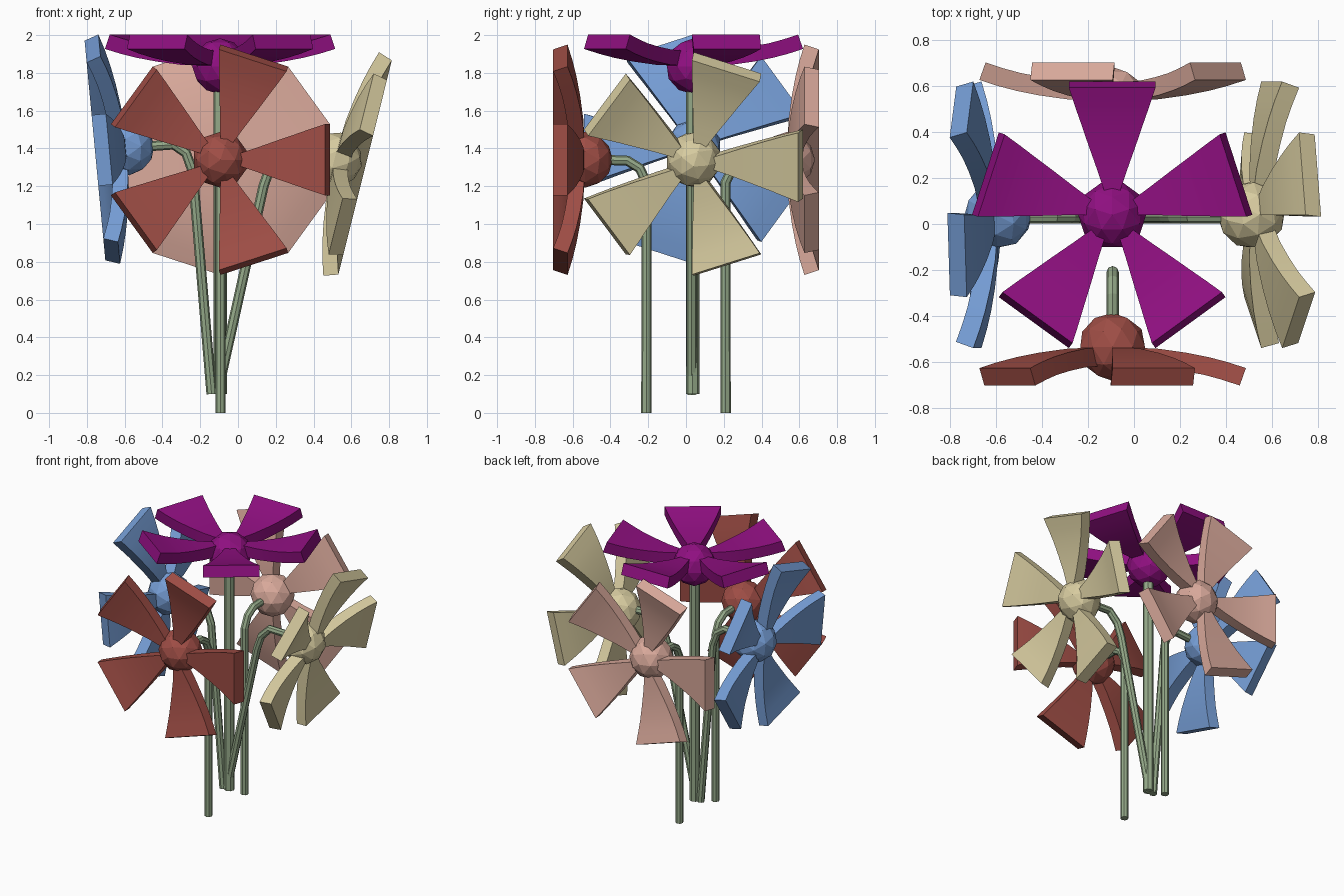
import bpy, bmesh, math
from mathutils import Vector, Matrix

if "Cube" in bpy.data.objects:
    bpy.data.objects.remove(bpy.data.objects["Cube"])


def material(name, rgb):
    m = bpy.data.materials.new(name)
    m.diffuse_color = (*rgb, 1)
    m.use_nodes = True
    m.node_tree.nodes["Principled BSDF"].inputs["Base Color"].default_value = m.diffuse_color
    return m


def add_mesh(name, bm, mat):
    bmesh.ops.recalc_face_normals(bm, faces=bm.faces)
    me = bpy.data.meshes.new(name)
    bm.to_mesh(me)
    bm.free()
    ob = bpy.data.objects.new(name, me)
    bpy.context.collection.objects.link(ob)
    me.materials.append(mat)
    return ob


# petal profile: (radius, height) along the cupped back and front faces
BACK = [(0.03, 0.0), (0.20, 0.008), (0.32, 0.025), (0.42, 0.045), (0.50, 0.066), (0.58, 0.092)]
FRONT = [(0.03, 0.08), (0.195, 0.089), (0.305, 0.104), (0.40, 0.122), (0.474, 0.142), (0.553, 0.168)]
SPREAD = math.tan(math.radians(18))


def petals(name, frame, mat):
    bm = bmesh.new()
    for k in range(5):
        spin = frame @ Matrix.Rotation(k * math.tau / 5, 4, 'Z')
        rings = []
        for (rb, hb), (rf, hf) in zip(BACK, FRONT):
            w = rb * SPREAD
            pts = [(rb, -w, hb), (rb, w, hb), (rf, w, hf), (rf, -w, hf)]
            rings.append([bm.verts.new(spin @ Vector(p)) for p in pts])
        for a, b in zip(rings, rings[1:]):
            for i in range(4):
                j = (i + 1) % 4
                bm.faces.new((a[i], a[j], b[j], b[i]))
        bm.faces.new(rings[0])
        bm.faces.new(rings[-1])
    ob = add_mesh(name, bm, mat)
    bpy.ops.object.select_all(action='DESELECT')
    ob.select_set(True)
    bpy.context.view_layer.objects.active = ob
    bpy.ops.object.shade_smooth_by_angle(angle=math.radians(30))


def hub(name, frame, mat):
    # faceted ball with one vertex on the flower axis
    bm = bmesh.new()
    bmesh.ops.create_icosphere(bm, subdivisions=2, radius=0.148, matrix=frame)
    add_mesh(name, bm, mat)


def stem(name, pts, radius, mat):
    cu = bpy.data.curves.new(name, 'CURVE')
    cu.dimensions = '3D'
    cu.bevel_depth = radius
    cu.bevel_resolution = 2
    cu.use_fill_caps = True
    sp = cu.splines.new('POLY')
    sp.points.add(len(pts) - 1)
    for p, co in zip(sp.points, pts):
        p.co = (*co, 1)
    cu.materials.append(mat)
    ob = bpy.data.objects.new(name, cu)
    bpy.context.collection.objects.link(ob)
    bpy.ops.object.select_all(action='DESELECT')
    ob.select_set(True)
    bpy.context.view_layer.objects.active = ob
    bpy.ops.object.convert(target='MESH')
    bpy.ops.object.shade_flat()


def flower(name, center, axis, rgb, side=None):
    n = Vector(axis).normalized()
    u = Vector(side) if side else Vector((0, 0, 1)).cross(n).normalized()
    v = n.cross(u)
    frame = Matrix.Translation(center) @ Matrix((u, v, n)).transposed().to_4x4()
    mat = material(name + "_colour", rgb)
    petals(name + "_petals", frame, mat)
    hub(name + "_centre", frame, mat)


# blossoms
t, s = math.radians(14), math.radians(5.4)
flower("purple_flower", (-0.095, 0.04, 1.835), (0, 0, 1), (0.28, 0.005, 0.22), (0, 1, 0))
flower("red_flower", (-0.093, -0.535, 1.34), (0, -1, 0), (0.35, 0.076, 0.061))
flower("pink_flower", (-0.093, 0.535, 1.34), (0, 1, 0), (0.70, 0.40, 0.33))
flower("yellow_flower", (0.51, 0.04, 1.34), (math.cos(t), 0, -math.sin(t)), (0.68, 0.60, 0.35))
flower("blue_flower", (-0.59, 0.04, 1.405), (-math.cos(s), 0, -math.sin(s)), (0.18, 0.34, 0.67))

# stems
green = material("stem_green", (0.30, 0.40, 0.25))
stem("centre_stem", [(-0.095, 0.035, 0.1), (-0.095, 0.035, 1.75)], 0.036, green)
for name, sy in (("front_stem", -1), ("back_stem", 1)):
    path = [(0.21, 0), (0.21, 1.22), (0.245, 1.295), (0.31, 1.335), (0.45, 1.34)]
    stem(name, [(-0.093, sy * y, z) for y, z in path], 0.027, green)
stem("right_stem", [(x, 0.03, z) for x, z in
     [(-0.11, 0.1), (0.135, 1.2), (0.17, 1.3), (0.24, 1.37), (0.42, 1.365)]], 0.027, green)
stem("left_stem", [(x, 0.03, z) for x, z in
     [(-0.14, 0.1), (-0.24, 1.28), (-0.275, 1.375), (-0.34, 1.42), (-0.5, 1.41)]], 0.027, green)
